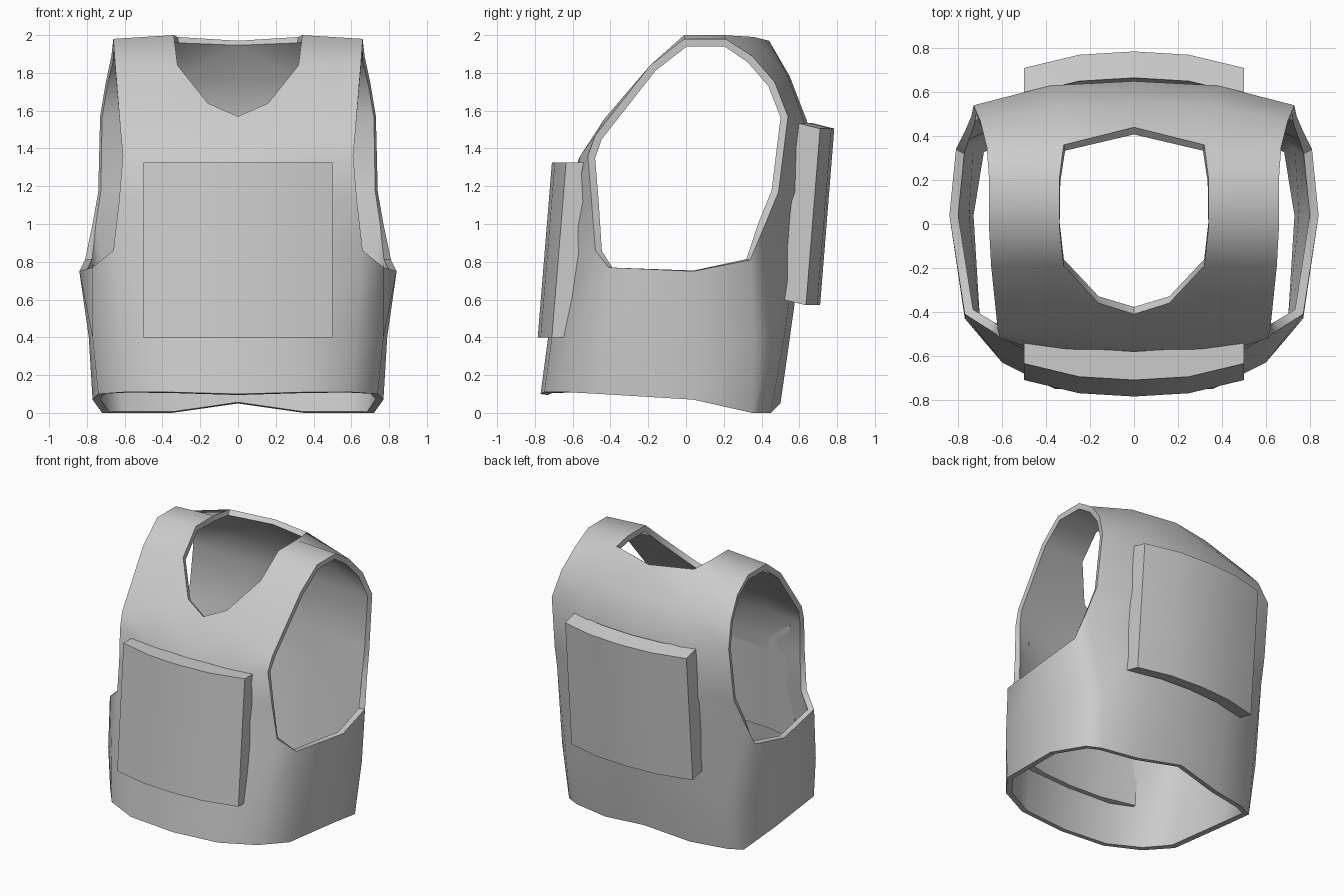
import bpy
import bmesh
from math import radians

default_cube = bpy.data.objects.get("Cube")
if default_cube:
    bpy.data.objects.remove(default_cube, do_unlink=True)

# One plain grey for the whole garment
GREY = (0.6, 0.6, 0.6, 1)
fabric = bpy.data.materials.new("grey_fabric")
fabric.use_nodes = True
fabric.diffuse_color = GREY
fabric.node_tree.nodes["Principled BSDF"].inputs["Base Color"].default_value = GREY


def finish(bm, name, smooth_angle, thickness=None):
    """Turn a half mesh into a mirrored, optionally thickened, shaded object."""
    mesh = bpy.data.meshes.new(name)
    bm.to_mesh(mesh)
    bm.free()
    obj = bpy.data.objects.new(name, mesh)
    bpy.context.collection.objects.link(obj)
    mesh.materials.append(fabric)

    mirror = obj.modifiers.new("mirror", "MIRROR")
    mirror.use_axis[0] = True
    mirror.use_clip = True
    if thickness:
        shell = obj.modifiers.new("shell", "SOLIDIFY")
        shell.thickness = thickness
        shell.offset = -1
        shell.use_even_offset = True

    bpy.ops.object.select_all(action="DESELECT")
    obj.select_set(True)
    bpy.context.view_layer.objects.active = obj
    bpy.ops.object.convert(target="MESH")
    bpy.ops.object.shade_smooth_by_angle(angle=radians(smooth_angle))
    return obj


def add_row(bm, points):
    return [bm.verts.new(p) if p else None for p in points]


def bridge(bm, lower, upper):
    """Join two rows with quads, skipping the gaps left for openings."""
    for j in range(len(lower) - 1):
        corners = [lower[j], lower[j + 1], upper[j + 1], upper[j]]
        if all(corners):
            bm.faces.new(corners)


# Vest body: rows run up the front, over the shoulder and down the back.
# Each row holds the centre line, the neck line and the armhole edge.
front_rows = [
    [(0, -.77, .1), (.36, -.75, .11), (.6, -.63, .11)],
    [(0, -.73, .4), (.36, -.71, .4), (.63, -.59, .4)],
    [(0, -.68, .8), (.34, -.66, .82), (.66, -.48, .86)],
    [(0, -.63, 1.12), (.32, -.61, 1.12), (.63, -.5, 1.12)],
    [(0, -.57, 1.34), (.32, -.56, 1.36), (.61, -.52, 1.36)],
    [(0, -.41, 1.57), (.33, -.43, 1.56), (.62, -.48, 1.47)],
    [None, (.32, -.19, 1.84), (.65, -.19, 1.84)],
    [None, (.34, -.01, 2), (.66, -.01, 1.98)],
]
back_rows = [
    [None, (.34, .2, 2), (.66, .21, 1.98)],
    [(0, .44, 1.97), (.32, .36, 1.99), (.67, .35, 1.89)],
    [(0, .55, 1.78), (.34, .54, 1.78), (.7, .47, 1.75)],
    [(0, .65, 1.52), (.38, .63, 1.53), (.73, .54, 1.57)],
    [(0, .65, 1.17), (.38, .62, 1.17), (.74, .49, 1.17)],
    [(0, .62, .9), (.38, .59, .9), (.77, .42, 1)],
    [(0, .55, .4), (.35, .52, .4), (.67, .46, .4)],
    [(0, .5, .05), (.35, .45, 0), (.62, .4, 0)],
]
# Side panel under the arm, from hem to armhole
side_rows = [
    [(.74, -.45, .1), (.77, .04, .07), (.72, .35, 0)],
    [(.77, -.43, .4), (.79, .04, .4), (.77, .36, .4)],
    [(.77, -.41, .77), (.84, .04, .75), (.81, .34, .81)],
]

bm = bmesh.new()
strip = [add_row(bm, row) for row in front_rows + back_rows]
for lower, upper in zip(strip, strip[1:]):
    bridge(bm, lower, upper)

# Rounded corner of the neckline
collar = bm.verts.new((.16, -.36, 1.64))
neck = len(front_rows) - 3
bm.faces.new([strip[neck][0], strip[neck][1], strip[neck + 1][1], collar])

sides = []
for i, row in enumerate(side_rows):
    sides.append([strip[i][-1]] + add_row(bm, row) + [strip[-1 - i][-1]])
for lower, upper in zip(sides, sides[1:]):
    bridge(bm, lower, upper)
finish(bm, "vest_body", 50, thickness=.04)


def plate(name, top, bottom, depth, rise):
    """Curved slab; top and bottom are the (y, z) of its outer centre edge."""
    bm = bmesh.new()
    side = 1 if depth < 0 else -1
    loops = []
    for x, bow in ((0, 0), (.25, .015), (.5, .075)):
        shift = -side * bow
        loops.append(add_row(bm, [
            (x, bottom[0] + shift, bottom[1]),
            (x, top[0] + shift, top[1]),
            (x, top[0] + shift + depth, top[1] + rise),
            (x, bottom[0] + shift + depth, bottom[1] + rise),
        ]))
    for a, b in zip(loops, loops[1:]):
        bridge(bm, a + a[:1], b + b[:1])
    bm.faces.new(loops[-1])
    bmesh.ops.recalc_face_normals(bm, faces=bm.faces)
    # The open centre seam is closed by the mirror; keep normals outward
    if sum(f.normal.x * f.calc_area() for f in bm.faces) < 0:
        bmesh.ops.reverse_faces(bm, faces=bm.faces)
    return finish(bm, name, 30)


plate("front_plate", (-.71, 1.325), (-.785, .4), .13, 0)
plate("back_plate", (.785, 1.505), (.71, .57), -.12, .03)
